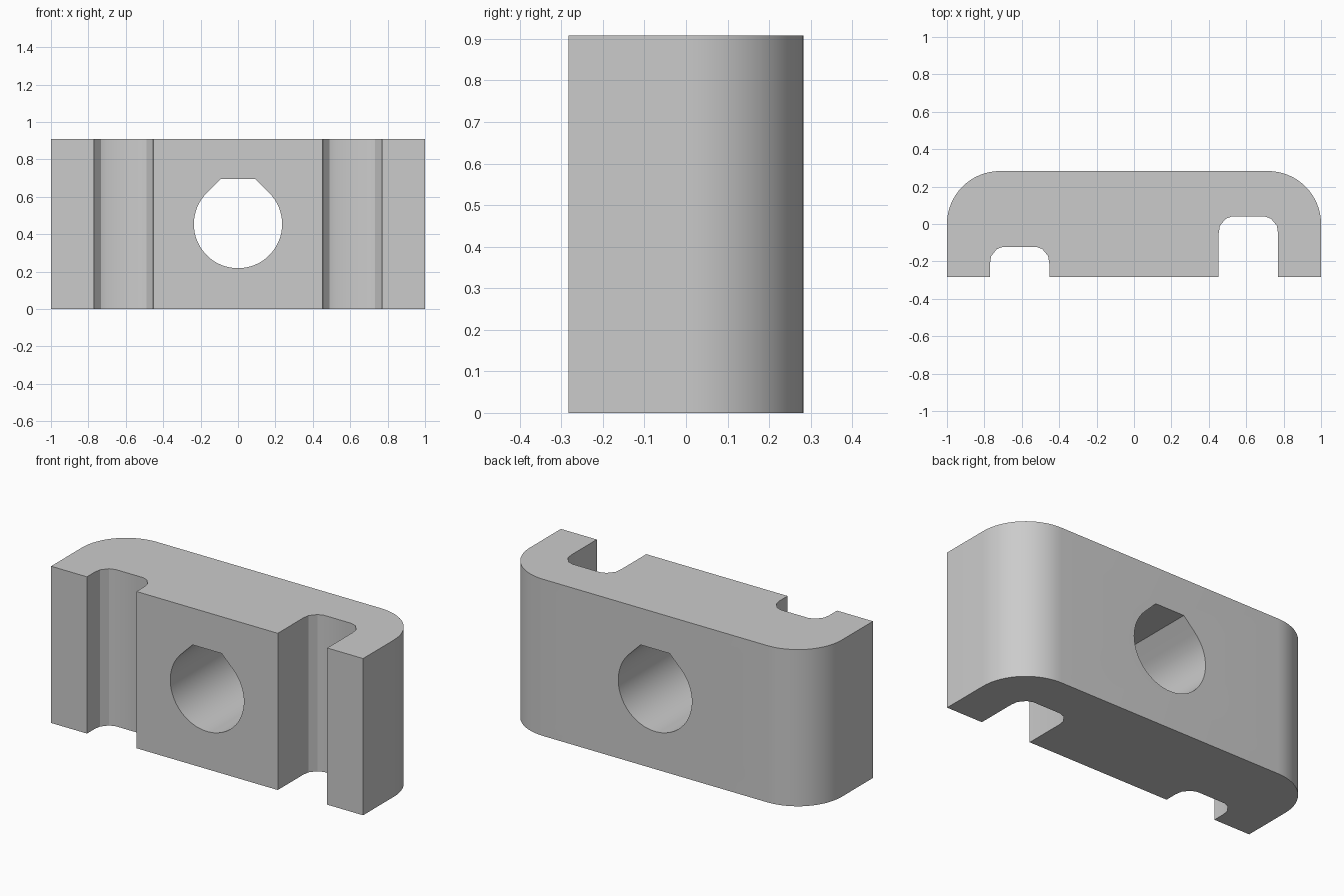
import bpy, bmesh
from math import cos, sin, pi, radians

if "Cube" in bpy.data.objects:
    bpy.data.objects.remove(bpy.data.objects["Cube"])

DEPTH, HEIGHT, RADIUS = 0.283, 0.908, 0.283

grey = bpy.data.materials.new("light grey")
grey.use_nodes = True
grey.diffuse_color = (0.6, 0.6, 0.6, 1)
grey.node_tree.nodes["Principled BSDF"].inputs["Base Color"].default_value = (0.6, 0.6, 0.6, 1)


def arc(cx, cy, r, start, end, steps):
    angles = [radians(start + (end - start) * i / steps) for i in range(steps + 1)]
    return [(cx + r * cos(a), cy + r * sin(a)) for a in angles]


def prism(name, points, offset):
    """Extrude a closed 3D outline along an offset."""
    bm = bmesh.new()
    face = bm.faces.new([bm.verts.new(p) for p in points])
    out = bmesh.ops.extrude_face_region(bm, geom=[face])
    moved = [v for v in out["geom"] if isinstance(v, bmesh.types.BMVert)]
    bmesh.ops.translate(bm, verts=moved, vec=offset)
    bmesh.ops.recalc_face_normals(bm, faces=bm.faces)
    mesh = bpy.data.meshes.new(name)
    bm.to_mesh(mesh)
    bm.free()
    mesh.materials.append(grey)
    obj = bpy.data.objects.new(name, mesh)
    bpy.context.collection.objects.link(obj)
    return obj


def slot(left, right, top):
    """Front groove with chamfered inner corners, running left to right."""
    steps = [(0, -0.09), (0.006, -0.05), (0.037, -0.012), (0.07, 0)]
    rise = [(left + x, top + y) for x, y in steps]
    fall = [(right - x, top + y) for x, y in reversed(steps)]
    return [(left, -DEPTH)] + rise + fall + [(right, -DEPTH)]


# Clamp outline: two front grooves of different depth, rounded back corners
outline = [(-1, -DEPTH)]
outline += slot(-0.77, -0.453, -0.122)
outline += slot(0.453, 0.77, 0.04)
outline += [(1, -DEPTH)]
outline += arc(1 - RADIUS, DEPTH - RADIUS, RADIUS, 0, 90, 16)
outline += arc(RADIUS - 1, DEPTH - RADIUS, RADIUS, 90, 180, 16)
clamp = prism("clamp_block", [(x, y, 0) for x, y in outline], (0, 0, HEIGHT))

# Teardrop through-hole with a flat roof
radius, middle = 0.236, HEIGHT / 2
roof = middle + radius + 0.005
half = radius * 2 ** 0.5 - (roof - middle)
hole = arc(0, middle, radius, 135, 405, 48) + [(half, roof), (-half, roof)]
cutter = prism("hole_cutter", [(x, -0.5, z) for x, z in hole], (0, 1, 0))
cutter.hide_render = True
cutter.hide_viewport = True

cut = clamp.modifiers.new("through_hole", "BOOLEAN")
cut.operation = "DIFFERENCE"
cut.solver = "EXACT"
cut.object = cutter

# Bake the cut, then smooth only the curved walls
bpy.context.view_layer.update()
graph = bpy.context.evaluated_depsgraph_get()
mesh = bpy.data.meshes.new_from_object(clamp.evaluated_get(graph))
clamp.modifiers.clear()
clamp.data = mesh
bpy.data.objects.remove(cutter)
bpy.ops.object.select_all(action="DESELECT")
clamp.select_set(True)
bpy.context.view_layer.objects.active = clamp
bpy.ops.object.shade_smooth_by_angle(angle=radians(20))
